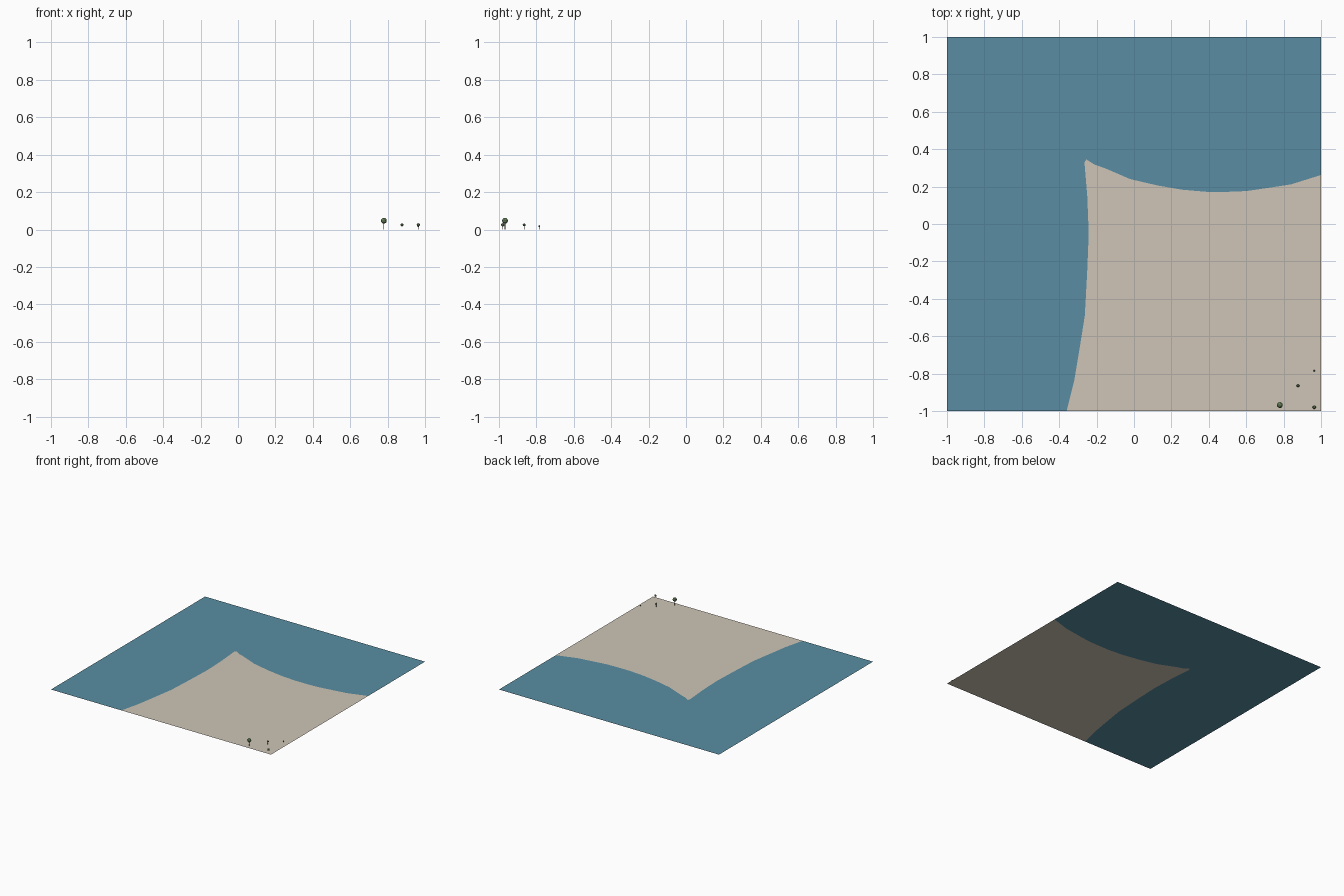
import bpy, bmesh
from mathutils import Matrix

if "Cube" in bpy.data.objects:
    bpy.data.objects.remove(bpy.data.objects["Cube"])


def material(name, rgb):
    m = bpy.data.materials.new(name)
    m.diffuse_color = (*rgb, 1)
    m.use_nodes = True
    m.node_tree.nodes["Principled BSDF"].inputs["Base Color"].default_value = m.diffuse_color
    return m


WATER = material("water_blue", (0.10, 0.27, 0.37))
SAND = material("sand_beige", (0.62, 0.56, 0.47))
LEAF = material("leaf_green", (0.13, 0.22, 0.10))
BARK = material("bark_brown", (0.10, 0.07, 0.05))


def add_object(name, bm, mat):
    mesh = bpy.data.meshes.new(name)
    bm.to_mesh(mesh)
    bm.free()
    mesh.materials.append(mat)
    obj = bpy.data.objects.new(name, mesh)
    bpy.context.collection.objects.link(obj)
    return obj


def flat_sheet(name, outline, mat):
    bm = bmesh.new()
    face = bm.faces.new([bm.verts.new((x, y, 0)) for x, y in outline])
    face.normal_update()
    if face.normal.z < 0:
        face.normal_flip()
    bmesh.ops.triangulate(bm, faces=[face])
    return add_object(name, bm, mat)


# Shoreline shared by the land and the sea
shore = [(-0.36, -1), (-0.32, -0.84), (-0.29, -0.66), (-0.263, -0.49),
         (-0.25, -0.25), (-0.242, -0.05), (-0.25, 0.15), (-0.265, 0.33),
         (-0.255, 0.345), (-0.21, 0.317), (-0.16, 0.30), (-0.02, 0.24),
         (0.13, 0.205), (0.26, 0.183), (0.39, 0.172), (0.50, 0.172),
         (0.60, 0.176), (0.73, 0.195), (0.84, 0.212), (1, 0.262)]

flat_sheet("land", shore + [(1, -1)], SAND)
flat_sheet("sea", shore + [(1, 1), (-1, 1), (-1, -1)], WATER)


# Trees: round crown on a thin trunk
def tree(name, x, y, z, r):
    bm = bmesh.new()
    bmesh.ops.create_icosphere(bm, subdivisions=2, radius=r,
                               matrix=Matrix.Translation((x, y, z)))
    add_object(name + "_crown", bm, LEAF)
    bm = bmesh.new()
    bmesh.ops.create_cone(bm, cap_ends=True, segments=6, radius1=r * 0.12,
                          radius2=r * 0.12, depth=z,
                          matrix=Matrix.Translation((x, y, z / 2)))
    add_object(name + "_trunk", bm, BARK)


tree("large_tree", 0.78, -0.968, 0.047, 0.016)
tree("middle_tree", 0.877, -0.865, 0.025, 0.008)
tree("corner_tree", 0.964, -0.98, 0.025, 0.009)
tree("small_tree", 0.964, -0.785, 0.018, 0.005)
